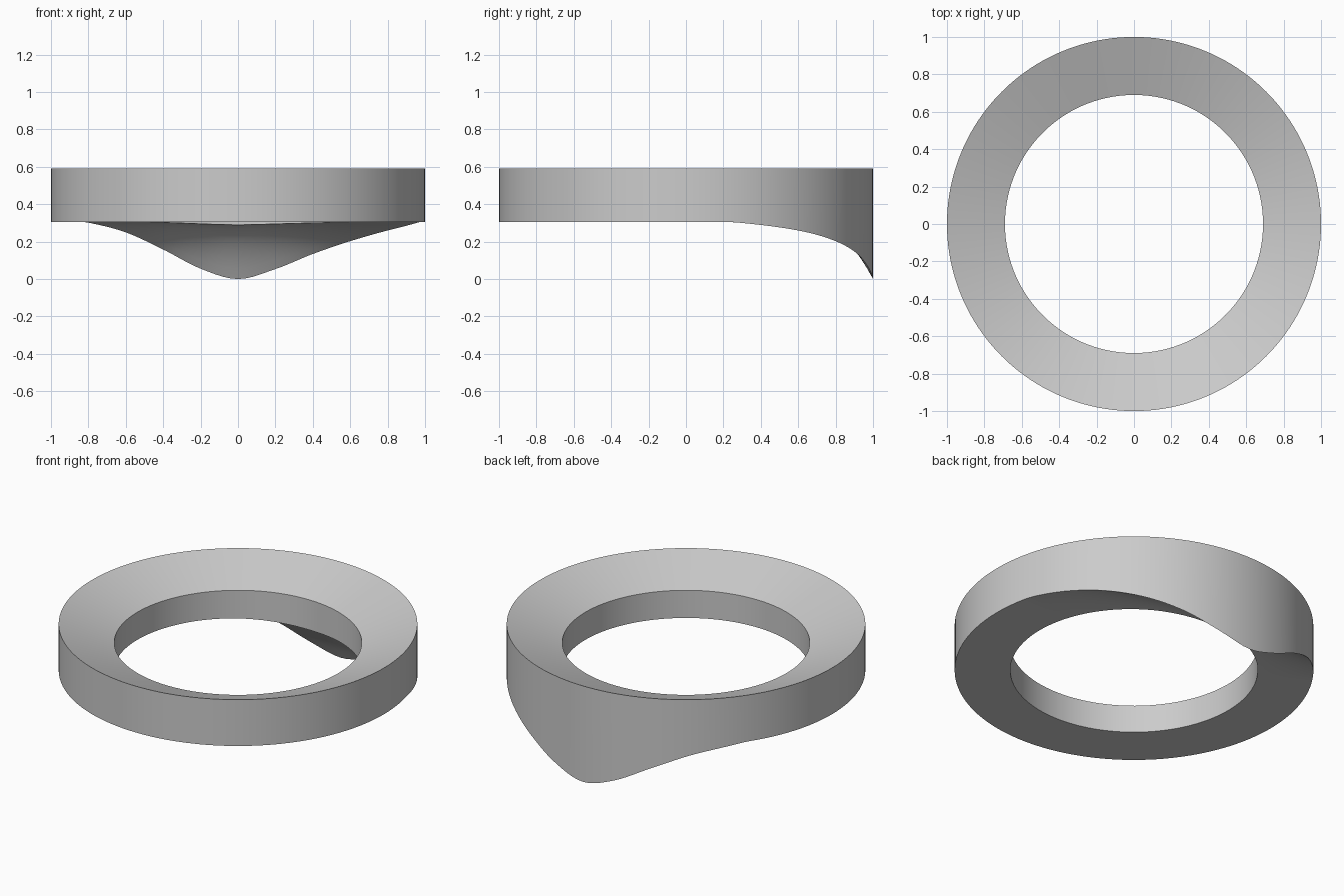
import bpy, bmesh, math

cube = bpy.data.objects.get("Cube")
if cube:
    bpy.data.objects.remove(cube)

SEGMENTS = 160
INNER, OUTER = 0.69, 1.0
TOP, INNER_TOP, BASE = 0.59, 0.475, 0.305
RADIAL_STEPS = 10

# Depth of the lip below the base, by degrees around from the back centre
LIP = [(-62, 0), (-53, 0.004), (-37, 0.055), (-23.6, 0.147), (-11.5, 0.25),
       (0, 0.305), (11.5, 0.252), (23.6, 0.171), (37, 0.102), (53, 0.046),
       (74, 0.003), (82, 0)]


def tangent(i):
    if i in (0, len(LIP) - 1):
        return 0
    (a0, d0), (a1, d1) = LIP[i - 1], LIP[i + 1]
    return (d1 - d0) / (a1 - a0)


def lip_depth(angle):
    """Smooth curve through the lip points."""
    for i in range(len(LIP) - 1):
        (a0, d0), (a1, d1) = LIP[i], LIP[i + 1]
        if a0 <= angle <= a1:
            w = a1 - a0
            t = (angle - a0) / w
            return max(0, d0 * (1 + 2 * t) * (1 - t) ** 2 + d1 * t * t * (3 - 2 * t)
                       + w * tangent(i) * t * (1 - t) ** 2
                       + w * tangent(i + 1) * t * t * (t - 1))
    return 0


def section(angle):
    """Cross-section (radius, height): dished top, straight walls, flared underside."""
    depth = lip_depth(angle)
    points = [(OUTER, TOP), (INNER, INNER_TOP)]
    for k in range(RADIAL_STEPS + 1):
        t = k / RADIAL_STEPS
        points.append((INNER + (OUTER - INNER) * t, BASE - depth * (0.05 + 0.95 * t * t)))
    return points


# Sweep the changing section around the ring
bm = bmesh.new()
rings = []
for s in range(SEGMENTS):
    angle = -180 + 360 * s / SEGMENTS
    a = math.radians(angle)
    rings.append([bm.verts.new((r * math.sin(a), r * math.cos(a), z))
                  for r, z in section(angle)])
for s in range(SEGMENTS):
    here, there = rings[s], rings[(s + 1) % SEGMENTS]
    for k in range(len(here)):
        n = (k + 1) % len(here)
        bm.faces.new((here[k], here[n], there[n], there[k]))
bmesh.ops.recalc_face_normals(bm, faces=bm.faces)

mesh = bpy.data.meshes.new("lipped_ring")
bm.to_mesh(mesh)
bm.free()
ring = bpy.data.objects.new("lipped_ring", mesh)
bpy.context.collection.objects.link(ring)

# Plain grey finish
grey = bpy.data.materials.new("plain grey")
grey.use_nodes = True
colour = (0.6, 0.6, 0.6, 1)
grey.diffuse_color = colour
grey.node_tree.nodes["Principled BSDF"].inputs["Base Color"].default_value = colour
mesh.materials.append(grey)

bpy.ops.object.select_all(action="DESELECT")
ring.select_set(True)
bpy.context.view_layer.objects.active = ring
bpy.ops.object.shade_smooth_by_angle(angle=math.radians(25))
